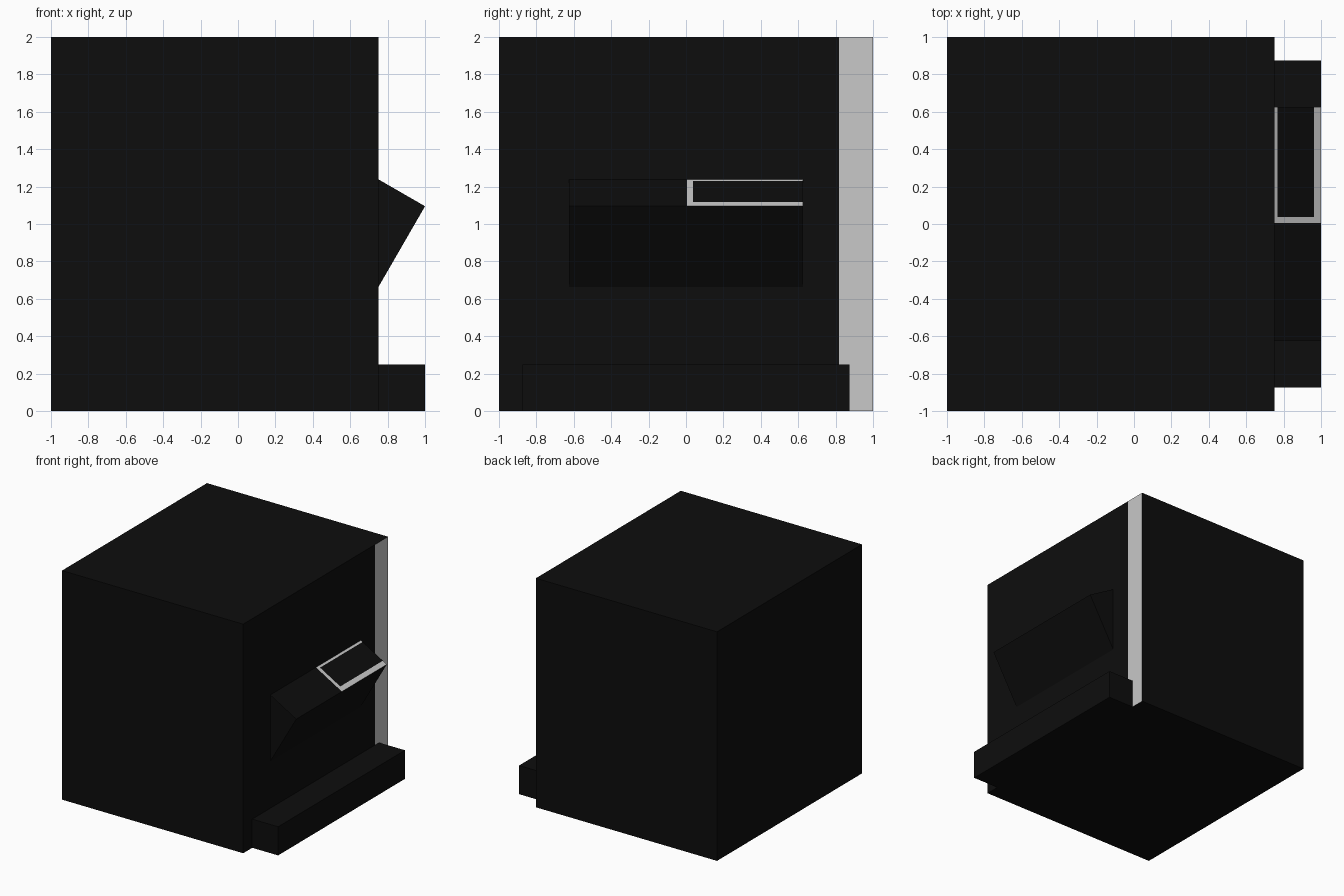
import bpy, bmesh
from mathutils import Vector

if "Cube" in bpy.data.objects:
    bpy.data.objects.remove(bpy.data.objects["Cube"])


def material(name, v):
    m = bpy.data.materials.new(name)
    m.diffuse_color = (v, v, v, 1)
    m.use_nodes = True
    m.node_tree.nodes["Principled BSDF"].inputs["Base Color"].default_value = m.diffuse_color
    return m


MATS = [material("black", 0.004), material("light grey", 0.58)]


def extrude_y(name, profile, y0, y1, cuts=(), is_grey=None, open_back=False):
    """Extrude an (x, z) profile along y, slice it, colour faces by a rule."""
    bm = bmesh.new()
    face = bm.faces.new([bm.verts.new((x, y0, z)) for x, z in profile])
    ext = bmesh.ops.extrude_face_region(bm, geom=[face], use_keep_orig=True)
    verts = [g for g in ext["geom"] if isinstance(g, bmesh.types.BMVert)]
    bmesh.ops.translate(bm, verts=verts, vec=(0, y1 - y0, 0))
    bmesh.ops.recalc_face_normals(bm, faces=bm.faces)
    if open_back:  # drop the hidden face lying against the body
        back = [f for f in bm.faces if f.normal.x < -0.99]
        bmesh.ops.delete(bm, geom=back, context="FACES")
    for axis, pos in cuts:
        co, no = Vector(), Vector()
        co[axis], no[axis] = pos, 1
        bmesh.ops.bisect_plane(bm, geom=bm.verts[:] + bm.edges[:] + bm.faces[:],
                               plane_co=co, plane_no=no)
    bm.normal_update()
    if is_grey:
        for f in bm.faces:
            f.material_index = int(is_grey(f.calc_center_median(), f.normal))
    me = bpy.data.meshes.new(name)
    bm.to_mesh(me)
    bm.free()
    for m in MATS:
        me.materials.append(m)
    ob = bpy.data.objects.new(name, me)
    bpy.context.collection.objects.link(ob)
    return ob


def rect(x0, x1, z0, z1):
    return [(x0, z0), (x1, z0), (x1, z1), (x0, z1)]


# Main cabinet with a grey vertical strip at the rear of its right face
extrude_y("cabinet", rect(-1, 0.75, 0, 2), -1, 1, [(1, 0.817)],
          lambda c, n: n.x > 0.9 and c.y > 0.817)

# Low step at the foot of the right face
extrude_y("foot_step", rect(0.75, 1, 0, 0.25), -0.875, 0.875, open_back=True)

# Sloping console, with a grey three-sided border on half of its top
extrude_y("console", [(0.75, 0.662), (1, 1.095), (0.75, 1.239)], -0.625, 0.625,
          [(1, 0.005), (1, 0.037), (0, 0.767), (0, 0.962)],
          lambda c, n: n.z > 0.5 and c.y > 0.005
          and not (c.y > 0.037 and 0.767 < c.x < 0.962),
          open_back=True)
